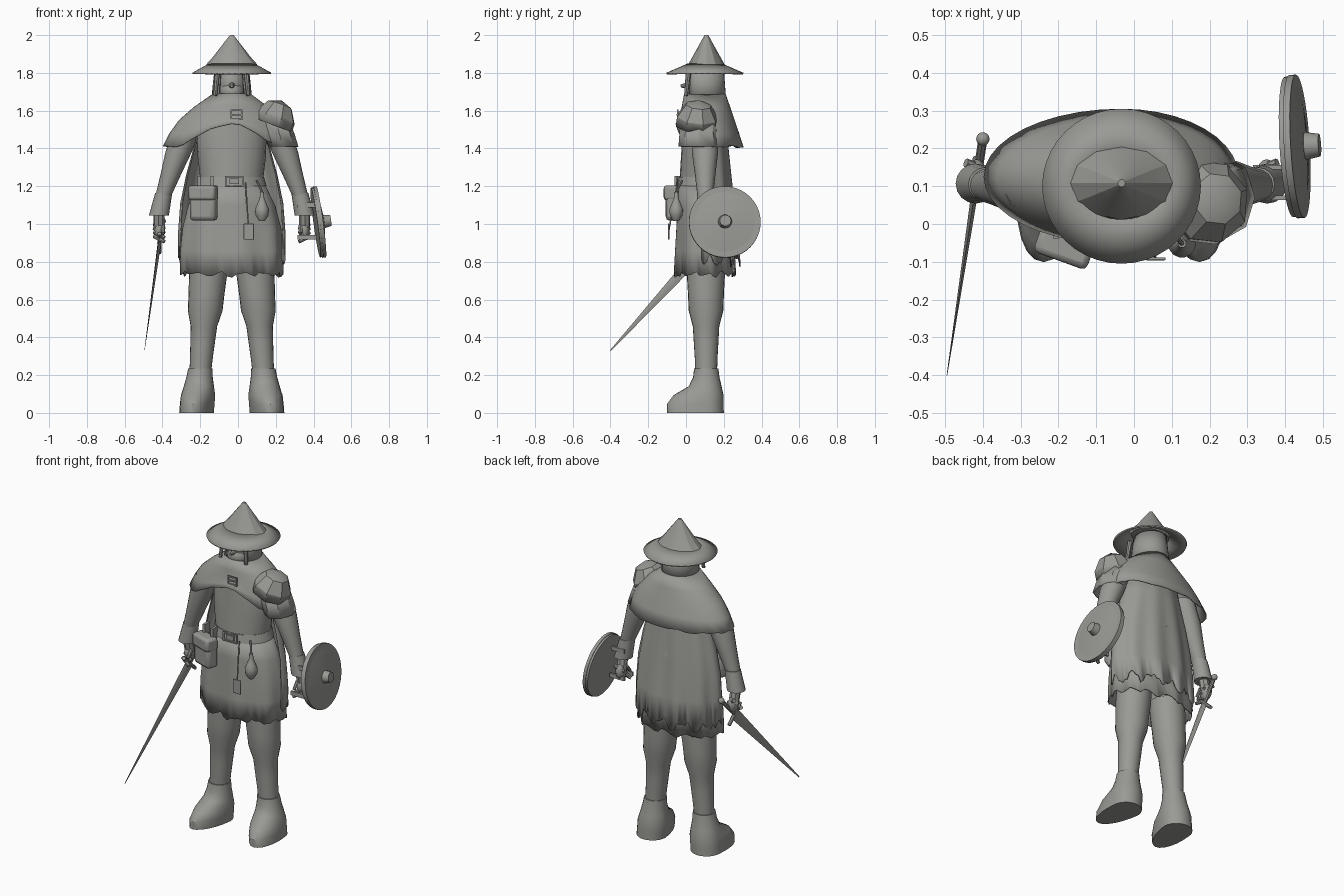
import bpy, bmesh, math, random
from mathutils import Vector, Matrix, Euler

random.seed(4)
if "Cube" in bpy.data.objects:
    bpy.data.objects.remove(bpy.data.objects["Cube"], do_unlink=True)

CENTRE = -.033          # centre line of the body
SIDES = {"right": -1, "left": 1}

grey = bpy.data.materials.new("stone_grey")
grey.use_nodes = True
grey.diffuse_color = (.32, .32, .3, 1)
grey.node_tree.nodes["Principled BSDF"].inputs["Base Color"].default_value = grey.diffuse_color


def mid(z, y=.1):
    return Vector((CENTRE, y, z))


def beside(sign, out, y, z):
    return Vector((CENTRE + sign * out, y, z))


def finish(name, bm, thick=0, bevel=0, smooth=35):
    bmesh.ops.recalc_face_normals(bm, faces=bm.faces)
    mesh = bpy.data.meshes.new(name)
    bm.to_mesh(mesh)
    bm.free()
    mesh.materials.append(grey)
    obj = bpy.data.objects.new(name, mesh)
    bpy.context.collection.objects.link(obj)
    bpy.ops.object.select_all(action='DESELECT')
    obj.select_set(True)
    bpy.context.view_layer.objects.active = obj
    bpy.ops.object.shade_smooth_by_angle(angle=math.radians(smooth))
    if thick:
        obj.modifiers.new("thickness", 'SOLIDIFY').thickness = thick
    if bevel:
        rounding = obj.modifiers.new("round_edges", 'BEVEL')
        rounding.width, rounding.segments = bevel, 2


def loft(name, start, end, widths, depths=None, sides=24, warp=None, arc=None, thick=0, smooth=35):
    """Evenly spaced level ellipses; depths runs straight from first to last."""
    bm = bmesh.new()
    first, last = arc or (0, math.tau)
    count = sides + 1 if arc else sides
    rows = []
    for k, width in enumerate(widths):
        t = k / (len(widths) - 1)
        middle = start.lerp(end, t)
        depth = depths[0] + (depths[1] - depths[0]) * t if depths else width
        row = []
        for i in range(count):
            angle = first + (last - first) * i / sides
            point = middle + Vector((width * math.cos(angle), depth * math.sin(angle), 0))
            if warp:
                warp(point, angle, t)
            row.append(bm.verts.new(point))
        rows.append(row)
    for top, low in zip(rows, rows[1:]):
        for i in range(sides):
            j = (i + 1) % count
            bm.faces.new((top[i], top[j], low[j], low[i]))
    if not thick:
        bm.faces.new(rows[0])
        bm.faces.new(rows[-1])
    finish(name, bm, thick, smooth=smooth)


def rod(name, start, end, radius, end_radius=None, sides=8, flat=1):
    start, end = Vector(start), Vector(end)
    along = end - start
    turn = along.to_track_quat('Z', 'X').to_matrix().to_4x4()
    place = Matrix.Translation((start + end) / 2) @ turn @ Matrix.Diagonal((1, flat, 1, 1))
    bm = bmesh.new()
    bmesh.ops.create_cone(bm, cap_ends=True, segments=sides, radius1=radius,
                          radius2=end_radius or radius, depth=along.length, matrix=place)
    finish(name, bm)


def placed(at, size, turn):
    return Matrix.Translation(at) @ Euler(turn).to_matrix().to_4x4() @ Matrix.Diagonal((*size, 1))


def box(name, at, size, turn=(0, 0, 0), bevel=0):
    bm = bmesh.new()
    bmesh.ops.create_cube(bm, size=1, matrix=placed(at, size, turn))
    finish(name, bm, bevel=bevel)


def ball(name, at, size, sides=16, turn=(0, 0, 0), cut=None, smooth=35):
    bm = bmesh.new()
    bmesh.ops.create_uvsphere(bm, u_segments=sides, v_segments=sides // 2 + 1, radius=1,
                              matrix=placed(at, size, turn))
    if cut:
        bmesh.ops.bisect_plane(bm, geom=bm.verts[:] + bm.edges[:] + bm.faces[:],
                               plane_co=at, plane_no=cut, clear_outer=True)
    finish(name, bm, thick=.008 if cut else 0, smooth=smooth)


def frame(name, at, width, height, bar=.008):
    for sign in SIDES.values():
        box(name + "_side", at + Vector((sign * width / 2, 0, 0)), (bar, bar, height + bar))
        box(name + "_edge", at + Vector((0, 0, sign * height / 2)), (width, bar, bar))


# Hat: broad brim and faceted crown
loft("hat_brim", mid(1.85), mid(1.8), (.12, .165, .21), (.09, .205), sides=40, thick=.008)
loft("hat_crown", mid(2, .108), mid(1.845, .108), (.01, .04, .07, .1, .135), (.01, .096), sides=12, smooth=25)

# Head, face wrap and open hood
ball("head", mid(1.74, .09), (.075, .088, .1))
ball("face_wrap", mid(1.7, .06), (.066, .07, .06))
rod("nose", mid(1.735, .02), mid(1.73, -.028), .02, .008)
loft("hood", mid(1.83), mid(1.66), (.09, .1, .108), (.1, .112),
     arc=(-.27 * math.pi, 1.27 * math.pi), thick=.008)
for side, sign in SIDES.items():
    rod(side + "_hair_lock", beside(sign, .075, .015, 1.82), beside(sign, .088, 0, 1.68), .015, .01)

# Torso, belt and buckle
loft("torso", mid(1.62), mid(1.22), (.13, .185, .18, .165), (.11, .135))
loft("belt", mid(1.25), mid(1.2), (.17, .185), (.138, .146))
buckle_place = Vector((-.02, -.048, 1.226))
frame("buckle", buckle_place, width=.09, height=.046)
box("buckle_plate", buckle_place, (.05, .01, .03))


# Ragged skirt and cloak
def ragged(depth, folds):
    def warp(point, angle, t):
        ripple = .008 * t * math.sin(folds * angle)
        point += Vector((math.cos(angle), math.sin(angle), 0)) * ripple
        if t == 1:
            point.z += depth * (math.sin(13 * angle) / 2 + random.uniform(-.6, .6))
    return warp


loft("skirt", mid(1.22), mid(.735), (.17, .23, .26, .27, .27), (.138, .16),
     sides=64, warp=ragged(.018, folds=8), thick=.006)
loft("cloak", mid(1.56), mid(.81), (.16, .2, .24, .27, .28, .28), (.11, .188),
     sides=56, warp=ragged(.035, folds=11), arc=(-.1, math.pi + .1), thick=.006)


# Shoulder mantle, cut higher over the chest
def mantle_shape(point, angle, t):
    front = max(0, -math.sin(angle)) ** 6
    point.z += .12 * front * t * t
    if point.x > CENTRE:
        point.x -= (point.x - CENTRE) * .15 * t
    if t == 1:
        point.z += random.uniform(-.007, .007)


loft("mantle", mid(1.69), mid(1.41, .125), (.1, .2, .28, .33, .365), (.11, .18),
     sides=40, warp=mantle_shape, thick=.006)
clasp_place = Vector((-.008, -.044, 1.578))
frame("mantle_clasp", clasp_place, width=.056, height=.046)
box("clasp_bar", clasp_place, (.056, .01, .008))

# Limbs, mirrored about the centre line
for side, sign in SIDES.items():
    loft(side + "_leg", beside(sign, .12, .105, .8), beside(sign, .168, .107, .2),
         (.1, .1, .095, .092, .07, .065, .06, .057))

    def toe_shape(point, angle, t):
        push = .12 * max(0, -math.sin(angle)) * min(1, max(0, .15 - point.z) / .08)
        point.y -= push
        point.x += sign * push * .2

    loft(side + "_boot", beside(sign, .167, .107, .235), beside(sign, .185, .11, 0),
         (.064, .07, .08, .09, .09, .09), warp=toe_shape)

    # Sleeve, cuff and gripping hand
    loft(side + "_sleeve", beside(sign, .24, .1, 1.5), beside(sign, .362, .102, 1.15),
         (.07, .07, .055, .042), sides=16)
    loft(side + "_cuff", beside(sign, .36, .105, 1.165), beside(sign, .386, .107, 1.045),
         (.045, .053), sides=16)
    palm = beside(sign, .384, .13, .965)
    rod(side + "_wrist", beside(sign, .386, .108, 1.06), palm, .03)
    ball(side + "_palm", palm, (.028, .042, .05))
    curl = Vector((sign * .028, .01, .015))
    for i in range(4):
        knuckle = palm + Vector((0, 1, 1)) * .022 * (i - 2)
        rod(side + "_finger", knuckle + curl, knuckle - curl, .012, .01)
    thumb = palm + Vector((-sign * .02, -.02, .025))
    rod(side + "_thumb", thumb, thumb - Vector((0, .035, .04)), .012, .009)

# Layered shoulder armour on the left
ball("pauldron", Vector((.185, .055, 1.525)), (.118, .118, .138), sides=8, turn=(0, .35, .3),
     cut=(-.35, 0, -.94), smooth=20)
loft("pauldron_lower_plate", Vector((.2, .07, 1.54)), Vector((.24, .07, 1.41)), (.075, .08, .08),
     (.1, .11), sides=8, thick=.008, smooth=20)

# Sword pointing forward and down
tip, pommel = Vector((-.495, -.4, .33)), Vector((-.4, .225, 1.015))
hilt = tip.lerp(pommel, .83)
rod("sword_blade", hilt, tip, .034, .003, sides=4, flat=.28)
rod("sword_grip", hilt, pommel, .012)
across = (pommel - tip).cross(Vector((1, 0, 0))).normalized() * .075
rod("sword_guard", hilt - across, hilt + across, .011)
ball("sword_pommel", pommel, (.018, .018, .018))

# Round shield with rim, dome, boss and straps
hub = Vector((.428, .205, 1.01))
axis = Vector((1, .06, .135)).normalized()


def shield_disc(name, back, front, radius, front_radius=None, sides=40):
    rod("shield_" + name, hub + axis * back, hub + axis * front, radius, front_radius, sides)


shield_disc("board", -.018, .01, .186)
shield_disc("rim", -.006, .012, .19)
shield_disc("dome", .01, .026, .174, .05)
shield_disc("boss", .02, .064, .038, .03, sides=14)
for height in (1.1, .93):
    for depth in (.07, .15):
        box("shield_strap", (.365, depth, height), (.1, .012, .025))
rod("shield_handle", (.345, .1, .92), (.345, .13, 1.11), .011)

# Pouch, flask and tag hung from the belt
turned = (0, 0, -.35)
box("pouch", (-.182, -.055, 1.1), (.145, .075, .165), turned, bevel=.022)
box("pouch_flap", (-.184, -.06, 1.165), (.15, .08, .08), turned, bevel=.016)
for sign in SIDES.values():
    box("pouch_loop", (-.172 + sign * .035, -.025 - sign * .012, 1.215), (.016, .05, .08))
flask_top = Vector((.127, -.052, 1.17))
loft("flask", flask_top, flask_top - Vector((0, 0, .155)), (.011, .012, .024, .037, .034, .015), sides=14)
rod("flask_cord", (.1, -.02, 1.23), flask_top, .006)
tag_place = Vector((.057, -.092, .96))
rod("tag_cord", (.04, -.045, 1.22), tag_place, .004)
box("tag", tag_place, (.054, .008, .085), bevel=.003)
